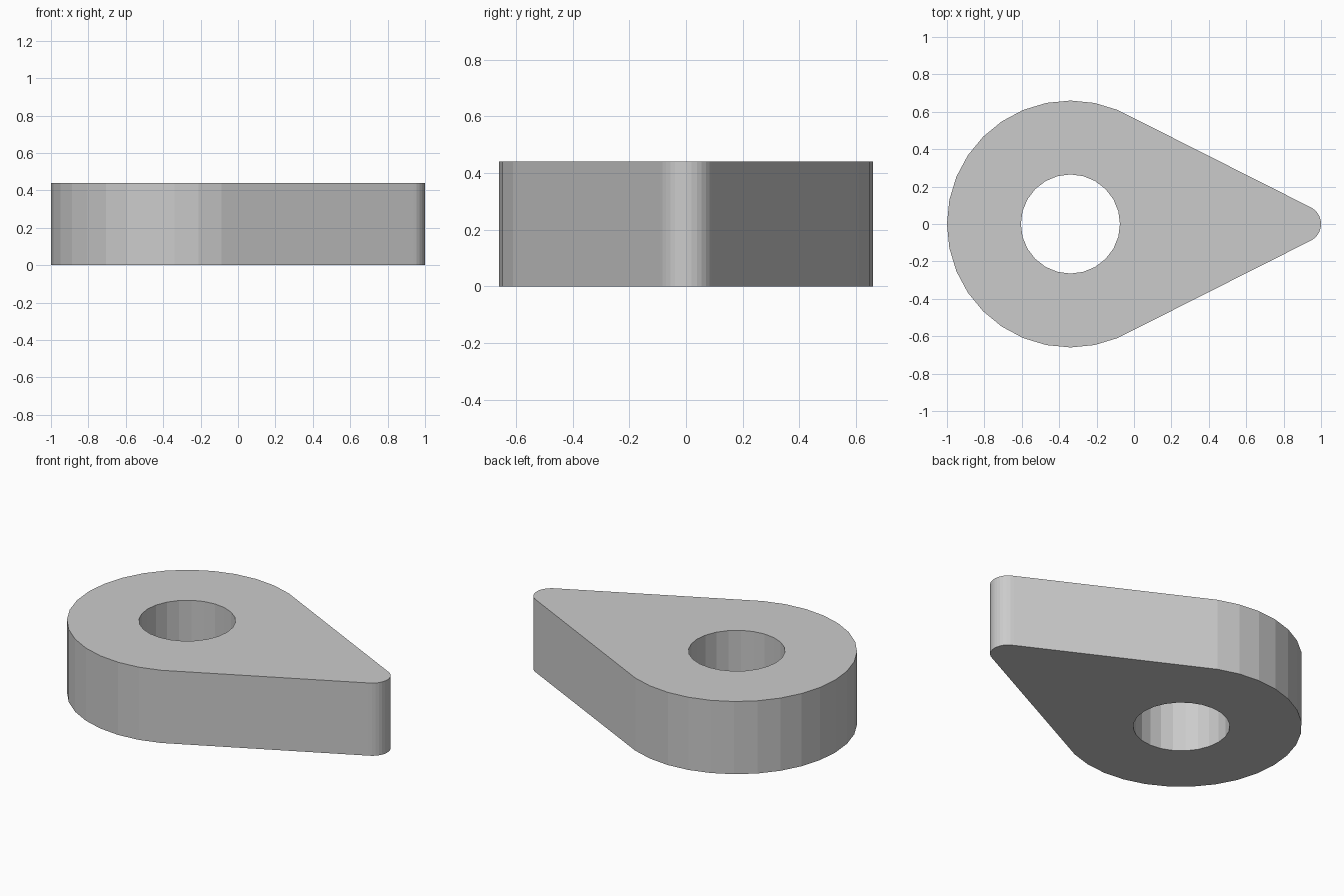
import bpy, bmesh
from math import sin, cos, radians

if "Cube" in bpy.data.objects:
    bpy.data.objects.remove(bpy.data.objects["Cube"])

HEIGHT = 0.44
HUB_X, HUB_R = -0.34, 0.66
TIP_X, TIP_R = 0.90, 0.10
HOLE_R, HOLE_SIDES = 0.265, 24


def arc(cx, r, start, end, steps):
    pts = []
    for i in range(steps + 1):
        a = radians(start + (end - start) * i / steps)
        pts.append((cx + r * cos(a), r * sin(a)))
    return pts


# Teardrop outline: large hub arc joined by straight flanks to the small tip arc
outline = arc(HUB_X, HUB_R, 67.5, 292.5, 20) + arc(TIP_X, TIP_R, -67.5, 67.5, 12)
hole = arc(HUB_X, HOLE_R, 0, 360, HOLE_SIDES)[:-1]

bm = bmesh.new()


def wall(points):
    """Ring of vertical faces; returns its bottom and top edges."""
    low = [bm.verts.new((x, y, 0)) for x, y in points]
    high = [bm.verts.new((x, y, HEIGHT)) for x, y in points]
    n = len(points)
    for i in range(n):
        j = (i + 1) % n
        bm.faces.new((low[i], low[j], high[j], high[i]))
    return [[bm.edges.get((ring[i], ring[(i + 1) % n])) for i in range(n)]
            for ring in (low, high)]


outer, inner = wall(outline), wall(hole)

# Flat bottom and top around the hole
for k in range(2):
    bmesh.ops.triangle_fill(bm, use_beauty=True, edges=outer[k] + inner[k])
bmesh.ops.recalc_face_normals(bm, faces=bm.faces)

mesh = bpy.data.meshes.new("cam_plate")
bm.to_mesh(mesh)
bm.free()
bpy.context.collection.objects.link(bpy.data.objects.new("cam_plate", mesh))
